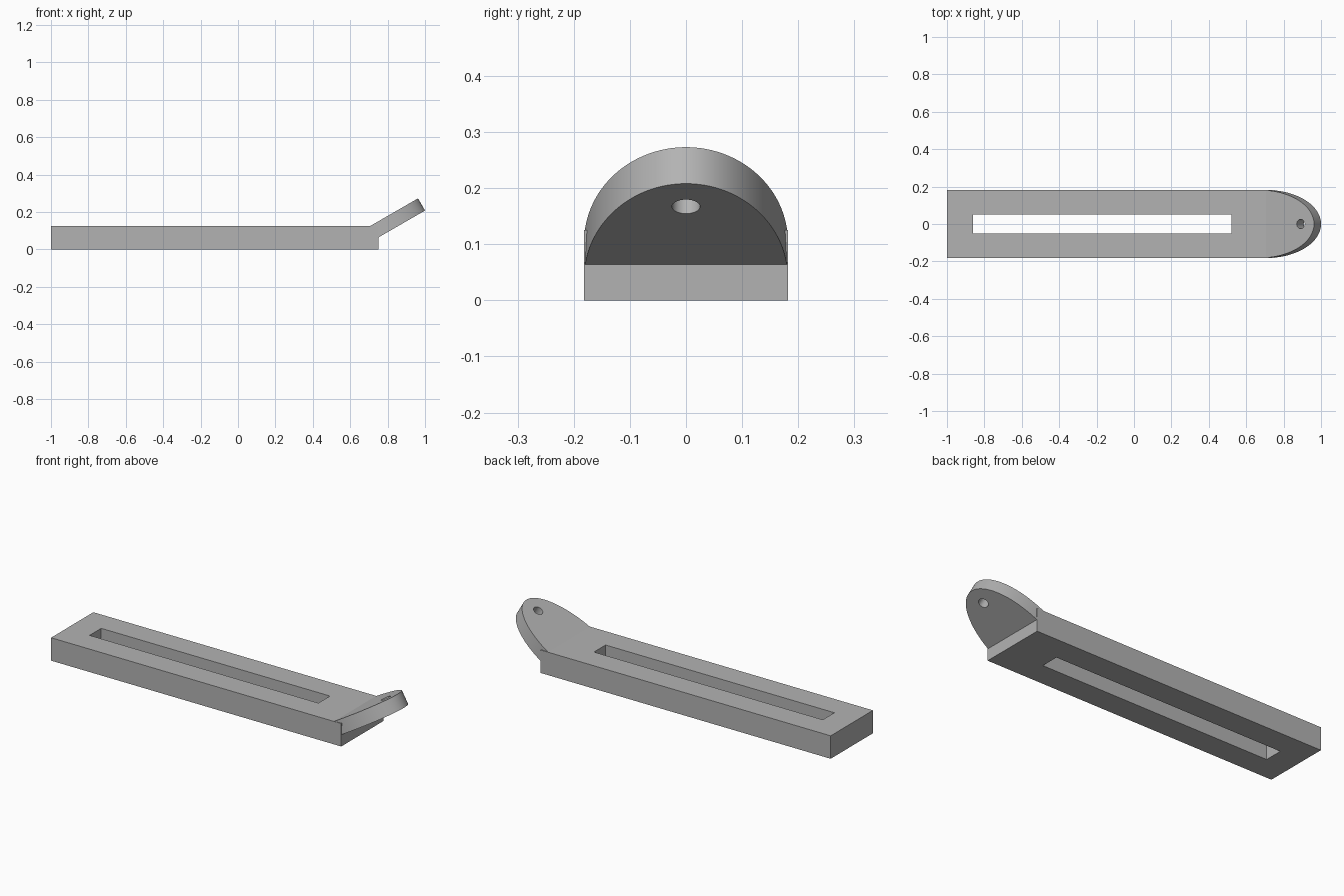
import bpy, bmesh, math
from mathutils import Matrix

if "Cube" in bpy.data.objects:
    bpy.data.objects.remove(bpy.data.objects["Cube"], do_unlink=True)

HALF_W = 0.182
THICK = 0.075
TILT = math.radians(30)
TAB_LEN = 0.338

grey = bpy.data.materials.new("plain grey")
grey.use_nodes = True
color = (0.45, 0.45, 0.45, 1)
grey.diffuse_color = color
grey.node_tree.nodes["Principled BSDF"].inputs["Base Color"].default_value = color


def prism(name, outline, z0, z1, matrix=Matrix()):
    """Extrude a flat outline from z0 to z1 and place it."""
    bm = bmesh.new()
    face = bm.faces.new([bm.verts.new((x, y, z0)) for x, y in outline])
    new = bmesh.ops.extrude_face_region(bm, geom=[face])["geom"]
    top = [v for v in new if isinstance(v, bmesh.types.BMVert)]
    bmesh.ops.translate(bm, verts=top, vec=(0, 0, z1 - z0))
    bmesh.ops.recalc_face_normals(bm, faces=bm.faces)
    bm.transform(matrix)
    mesh = bpy.data.meshes.new(name)
    bm.to_mesh(mesh)
    bm.free()
    mesh.materials.append(grey)
    obj = bpy.data.objects.new(name, mesh)
    bpy.context.collection.objects.link(obj)
    return obj


def rectangle(x0, x1, half):
    return [(x0, -half), (x1, -half), (x1, half), (x0, half)]


def arc(cx, rx, ry, start, end, steps):
    angles = [start + (end - start) * i / steps for i in range(steps + 1)]
    return [(cx + rx * math.cos(a), ry * math.sin(a)) for a in angles]


def combine(obj, other, operation):
    """Apply a boolean and discard the helper."""
    mod = obj.modifiers.new(operation, "BOOLEAN")
    mod.object, mod.operation, mod.solver = other, operation, "EXACT"
    bpy.context.view_layer.objects.active = obj
    bpy.ops.object.modifier_apply(modifier=mod.name)
    bpy.data.objects.remove(other, do_unlink=True)


# Flat bar with a long slot
bar = prism("slotted_bar", rectangle(-1, 0.75, HALF_W), 0, 0.125)
combine(bar, prism("slot_cutter", rectangle(-0.86, 0.52, 0.05), -0.1, 0.3), "DIFFERENCE")

# Tilted rounded tab, local origin at the middle of its buried straight edge
tip_x, tip_z = 1.0, 0.208
place = Matrix.Translation((tip_x - TAB_LEN * math.cos(TILT), 0,
                            tip_z - TAB_LEN * math.sin(TILT))) @ Matrix.Rotation(-TILT, 4, "Y")
tab = prism("tilted_tab", arc(0, TAB_LEN, HALF_W - 0.0003, -math.pi / 2, math.pi / 2, 64),
            0, THICK, place)

# Round hole through the tab
hole = arc(TAB_LEN - 0.082, 0.025, 0.025, 0, 2 * math.pi, 32)[:-1]
combine(tab, prism("hole_cutter", hole, -0.05, THICK + 0.05, place), "DIFFERENCE")

# Join into one solid and smooth the curved walls
combine(bar, tab, "UNION")
bpy.ops.object.select_all(action="DESELECT")
bar.select_set(True)
bpy.context.view_layer.objects.active = bar
bpy.ops.object.shade_smooth_by_angle(angle=math.radians(25))
